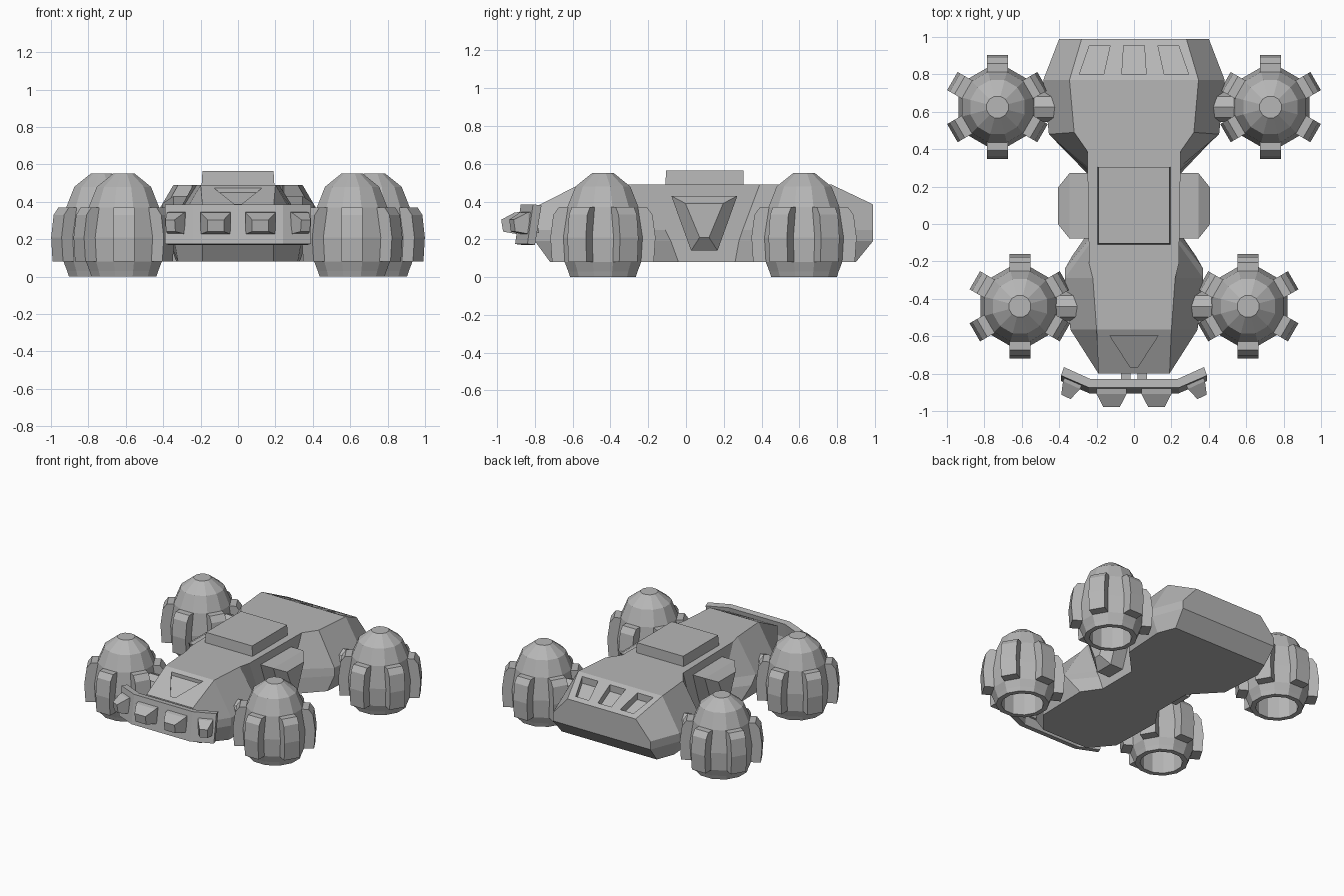
import bpy, bmesh, math
from mathutils import Vector, Matrix

cube = bpy.data.objects.get("Cube")
if cube:
    bpy.data.objects.remove(cube, do_unlink=True)

GREY = (0.47, 0.47, 0.47, 1)
grey = bpy.data.materials.new("plain_grey")
grey.use_nodes = True
grey.diffuse_color = GREY
grey.node_tree.nodes["Principled BSDF"].inputs["Base Color"].default_value = GREY


def make(name, bm):
    bmesh.ops.recalc_face_normals(bm, faces=bm.faces)
    mesh = bpy.data.meshes.new(name)
    bm.to_mesh(mesh)
    bm.free()
    mesh.materials.append(grey)
    ob = bpy.data.objects.new(name, mesh)
    bpy.context.collection.objects.link(ob)
    return ob


def loft(bm, rings, caps=True, loop=False):
    """Skin closed rings of equal length."""
    vs = [[bm.verts.new(p) for p in r] for r in rings]
    pairs = list(zip(vs, vs[1:])) + ([(vs[-1], vs[0])] if loop else [])
    for a, b in pairs:
        n = len(a)
        for i in range(n):
            j = (i + 1) % n
            bm.faces.new((a[i], a[j], b[j], b[i]))
    if caps and not loop:
        bm.faces.new(vs[0])
        bm.faces.new(vs[-1])
    return vs


def solid(name, rings):
    bm = bmesh.new()
    loft(bm, rings)
    return make(name, bm)


def rect(x0, x1, y0, y1, z):
    return [(x0, y0, z), (x1, y0, z), (x1, y1, z), (x0, y1, z)]


# Hull: each station gives (half width, y, z) for roof, shoulder, sill and floor
def station(roof, y, wide, low, floor_y=None, sill_y=None, shoulder_z=0.25):
    sill_y = y if sill_y is None else sill_y
    floor_y = y if floor_y is None else floor_y
    return [roof, (wide, y, shoulder_z), (wide, sill_y, 0.19), (low, floor_y, 0.08)]


stations = [
    station((0.19, -0.80, 0.37), -0.80, 0.19, 0.19, -0.72),
    station((0.20, -0.565, 0.49), -0.565, 0.34, 0.32),
    station((0.22, -0.29, 0.49), -0.29, 0.37, 0.33, -0.17, -0.24),
    station((0.24, -0.21, 0.49), -0.11, 0.24, 0.24, -0.04, -0.08),
    station((0.25, 0.39, 0.49), 0.30, 0.24, 0.24, 0.26, 0.28),
    station((0.32, 0.49, 0.49), 0.48, 0.455, 0.42, 0.45),
    station((0.345, 0.77, 0.49), 0.77, 0.485, 0.44),
    station((0.28, 0.99, 0.385), 0.99, 0.40, 0.39, 0.90),
]
bm = bmesh.new()
rings = [s + [(-x, y, z) for x, y, z in reversed(s)] for s in stations]
vs = loft(bm, rings, caps=False)
for end in (vs[0], vs[-1]):
    for i in range(3):
        bm.faces.new((end[i], end[i + 1], end[6 - i], end[7 - i]))
hull = make("hull", bm)


# Recesses cut into the sloping nose and tail
def carve(points, slope, depth):
    ob = solid("recess_cutter", [[(x, y, slope(y) - depth) for x, y in points],
                                 [(x, y, slope(y) + 0.06) for x, y in points]])
    ob.hide_render = True
    mod = hull.modifiers.new("recess", 'BOOLEAN')
    mod.operation = 'DIFFERENCE'
    mod.solver = 'EXACT'
    mod.object = ob
    bpy.context.view_layer.objects.active = hull
    bpy.ops.object.modifier_apply(modifier=mod.name)
    bpy.data.objects.remove(ob, do_unlink=True)


def tail(y):
    return 0.49 - 0.477 * (y - 0.77)


def nose(y):
    return 0.49 + 0.511 * (y + 0.565)


for near, far in ((-0.227, -0.183), (0, 0), (0.227, 0.183)):
    carve([(near - 0.065, 0.80), (near + 0.065, 0.80),
           (far + 0.055, 0.955), (far - 0.055, 0.955)], tail, 0.05)
carve([(-0.13, -0.595), (-0.02, -0.765), (0.02, -0.765), (0.13, -0.595)], nose, 0.025)

# Roof hatch
solid("roof_hatch", [rect(-0.195, 0.195, -0.11, 0.305, 0.48),
                     rect(-0.19, 0.19, -0.105, 0.305, 0.565)])


# Side intakes
def wedge(x, top, bottom, z_top, z_bottom):
    mid = 0.097
    return [(x, mid - top, z_top), (x, mid + top, z_top),
            (x, mid + bottom, z_bottom), (x, mid - bottom, z_bottom)]


for side, label in ((1, "left"), (-1, "right")):
    solid(label + "_intake", [wedge(side * 0.2, 0.175, 0.07, 0.43, 0.14),
                              wedge(side * 0.345, 0.175, 0.07, 0.43, 0.14),
                              wedge(side * 0.405, 0.10, 0.025, 0.39, 0.21)])

# Curved, tilted front bumper on two struts
rings = []
for x, y in ((-0.39, -0.765), (-0.24, -0.83), (0.24, -0.83), (0.39, -0.765)):
    rings.append([(x * 0.96, y, 0.38), (x, y - 0.045, 0.385),
                  (x, y - 0.075, 0.175), (x * 0.96, y - 0.035, 0.17)])
solid("bumper", rings)
for x in (-0.045, 0.045):
    solid("bumper_strut", [rect(x - 0.025, x + 0.025, -0.87, -0.76, 0.24),
                           rect(x - 0.025, x + 0.025, -0.87, -0.76, 0.32)])

# Lamps: tapered blocks facing forward, the outer pair turned outward
for x, y, half, turn in ((0.12, -0.88, 0.08, 0), (0.322, -0.835, 0.05, 25)):
    for side in (1, -1):
        place = (Matrix.Translation((side * x, y, 0.287))
                 @ Matrix.Rotation(math.radians(side * turn), 4, 'Z')
                 @ Matrix.Rotation(math.radians(9), 4, 'X'))
        rings = []
        for depth, k in ((0.03, 1), (-0.02, 1), (-0.095, 0.55)):
            rings.append([place @ Vector((sx * half * k, depth, sz * 0.058 * k))
                          for sx, sz in ((-1, -1), (1, -1), (1, 1), (-1, 1))])
        solid("lamp", rings)

# Wheel pods: twelve-sided domes, hollow below, with six raised ribs
SIDES = 12
dome = ((0.06, 0.55), (0.15, 0.48), (0.195, 0.37), (0.217, 0.21), (0.21, 0.08),
        (0.19, 0.03), (0.18, 0), (0.145, 0), (0.145, 0.25))
rib = ((0.238, 0.37), (0.268, 0.33), (0.284, 0.21), (0.275, 0.08))


def spoke(r, z, k, c):
    a = math.radians(15 + 30 * k)
    return (c[0] + r * math.cos(a), c[1] + r * math.sin(a), z)


def wheel_pod(label, cx, cy, hull_x):
    c = (cx, cy)
    solid(label + "_pod", [[spoke(r, z, k, c) for k in range(SIDES)] for r, z in dome])
    bm = bmesh.new()
    for n in range(6):
        mid = math.radians(30 + 60 * n)
        out = Vector((math.cos(mid), math.sin(mid), 0))
        across = Vector((-out.y, out.x, 0)) * 0.056
        base = Vector((cx, cy, 0))
        outline = [(0.15, 0.37)] + [(r * 0.98, z) for r, z in rib] + [(0.15, 0.08)]
        loft(bm, [[base + out * r + across * s + Vector((0, 0, z)) for r, z in outline]
                  for s in (-1, 1)])
    make(label + "_pod_ribs", bm)
    # Axle from hull to pod
    ring = [(0.08 * math.cos(math.radians(a)), 0.25 + 0.08 * math.sin(math.radians(a)))
            for a in range(0, 360, 45)]
    solid(label + "_axle", [[(x, cy + dy, z) for dy, z in ring]
                            for x in (hull_x, cx - math.copysign(0.17, cx))])


for side, label in ((1, "left"), (-1, "right")):
    wheel_pod("front_" + label, side * 0.61, -0.44, side * 0.27)
    wheel_pod("rear_" + label, side * 0.73, 0.625, side * 0.38)
